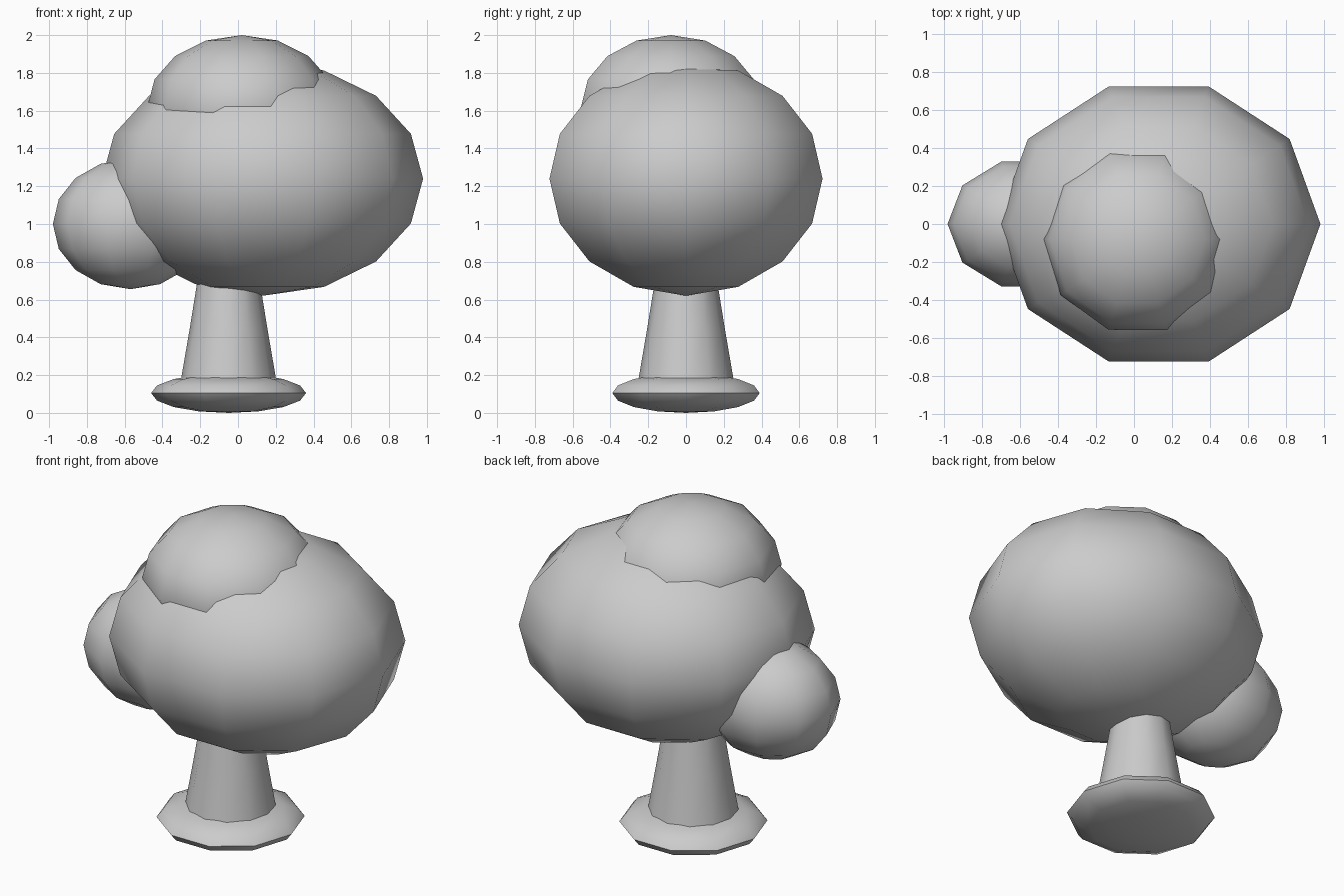
import bpy
import bmesh
from math import sin, cos, pi, radians

cube = bpy.data.objects.get("Cube")
if cube:
    bpy.data.objects.remove(cube, do_unlink=True)

# Single plain grey
grey = bpy.data.materials.new("light_grey")
grey.use_nodes = True
COLOUR = (0.6, 0.6, 0.6, 1)
grey.diffuse_color = COLOUR
grey.node_tree.nodes["Principled BSDF"].inputs["Base Color"].default_value = COLOUR


def revolve(name, centre, scale, profile, sides):
    """Turn a (radius, height) profile around z, first corner on +x."""
    bm = bmesh.new()
    rings = []
    for r, z in profile:
        rings.append([bm.verts.new((r * cos(2 * pi * i / sides) * scale[0],
                                    r * sin(2 * pi * i / sides) * scale[1],
                                    z * scale[2])) for i in range(sides)])
    for low, high in zip(rings, rings[1:]):
        for i in range(sides):
            j = (i + 1) % sides
            bm.faces.new((low[i], low[j], high[j], high[i]))
    bm.faces.new(rings[0][::-1])
    bm.faces.new(rings[-1])
    # Collapse the poles
    bmesh.ops.remove_doubles(bm, verts=bm.verts[:], dist=0.0005)
    bmesh.ops.recalc_face_normals(bm, faces=bm.faces[:])
    mesh = bpy.data.meshes.new(name)
    bm.to_mesh(mesh)
    bm.free()
    mesh.materials.append(grey)
    obj = bpy.data.objects.new(name, mesh)
    obj.location = centre
    bpy.context.collection.objects.link(obj)
    bpy.ops.object.select_all(action='DESELECT')
    obj.select_set(True)
    bpy.context.view_layer.objects.active = obj
    bpy.ops.object.shade_smooth_by_angle(angle=radians(60))
    return obj


def blob(name, centre, radii):
    """Low-poly ellipsoid: ten sides, eight bands."""
    arc = [(cos(a), sin(a)) for a in (pi * (k / 8 - 0.5) for k in range(9))]
    return revolve(name, centre, radii, arc, 10)


# Foliage
blob("main_crown", (0.13, 0, 1.24), (0.85, 0.76, 0.62))
blob("top_foliage", (0.02, -0.08, 1.62), (0.5, 0.5, 0.38))
blob("side_foliage", (-0.57, 0, 1.0), (0.41, 0.345, 0.345))

# Ground mound and tapered trunk
blob("base_mound", (-0.05, 0, 0.105), (0.41, 0.41, 0.105))
revolve("trunk", (-0.05, 0, 0), (1, 1, 1),
        [(0.265, 0.1), (0.205, 0.45), (0.155, 0.76)], 12)
